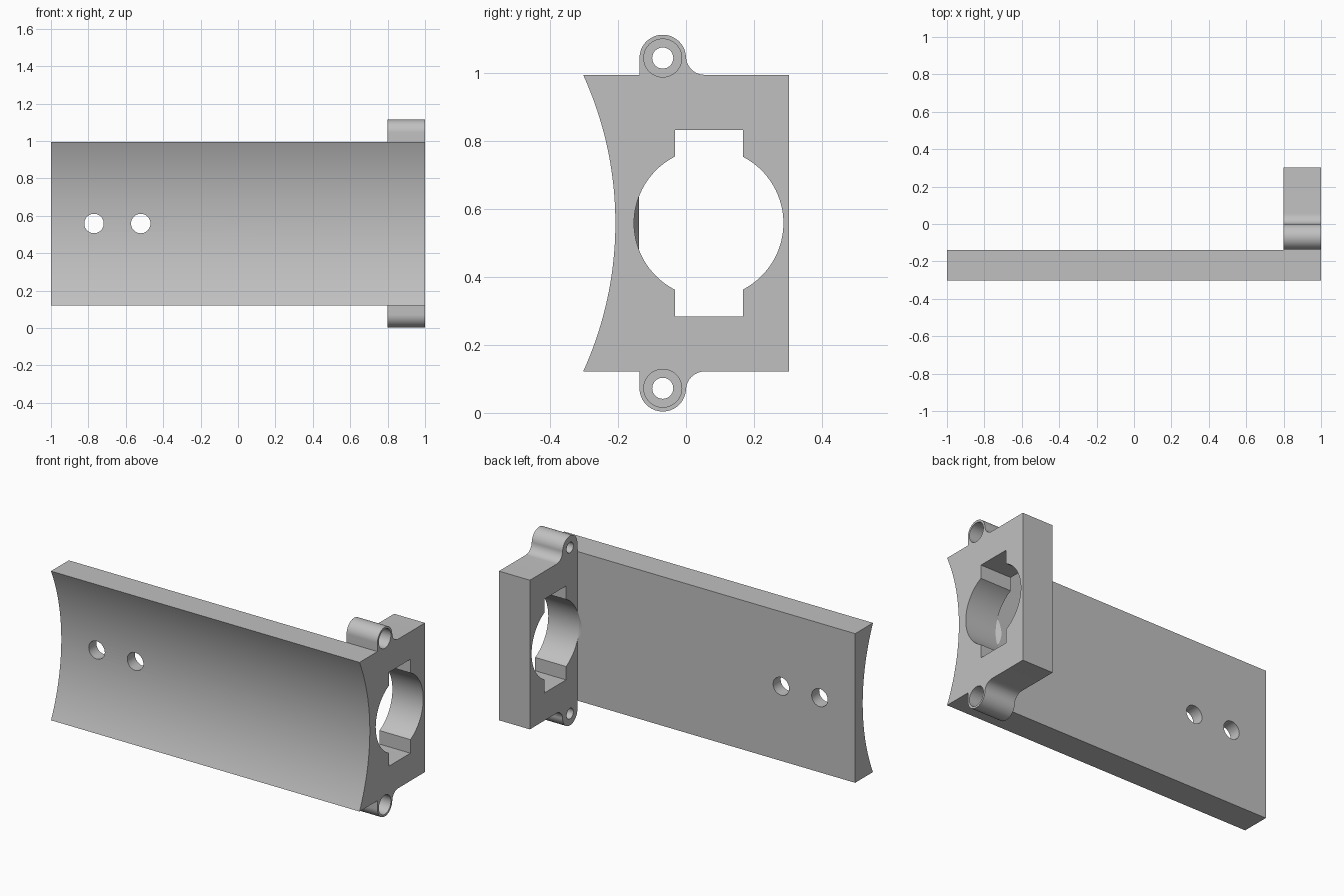
import bpy, bmesh, math
from mathutils import Vector

if "Cube" in bpy.data.objects:
    bpy.data.objects.remove(bpy.data.objects["Cube"], do_unlink=True)

grey = bpy.data.materials.new("plain grey")
grey.use_nodes = True
colour = (0.53, 0.53, 0.53, 1)
grey.diffuse_color = colour
grey.node_tree.nodes["Principled BSDF"].inputs["Base Color"].default_value = colour

MID = 0.559            # height of the mirror plane
HALF = 0.437           # half height of the plate
LUG_Y, LUG_Z, LUG_R = -0.0685, 0.4865, 0.0685   # lug centre, relative to MID
AXES = {"X": Vector((1, 0, 0)), "Y": Vector((0, 1, 0))}


def arc(cy, cz, r, start, end, n):
    """Points of an arc in the y-z plane, angles in degrees."""
    angles = [math.radians(start + (end - start) * i / n) for i in range(n + 1)]
    return [(cy + r * math.cos(a), cz + r * math.sin(a)) for a in angles]


def loft(name, rings):
    """Closed solid skinned over rings of points with equal counts."""
    bm = bmesh.new()
    loops = [[bm.verts.new(p) for p in ring] for ring in rings]
    for a, b in zip(loops, loops[1:]):
        for i in range(len(a)):
            j = (i + 1) % len(a)
            bm.faces.new((a[i], a[j], b[j], b[i]))
    bm.faces.new(loops[0][::-1])
    bm.faces.new(loops[-1])
    bmesh.ops.recalc_face_normals(bm, faces=bm.faces)
    mesh = bpy.data.meshes.new(name)
    bm.to_mesh(mesh)
    bm.free()
    obj = bpy.data.objects.new(name, mesh)
    bpy.context.collection.objects.link(obj)
    mesh.materials.append(grey)
    return obj


def box(name, low, high):
    (x0, y0, z0), (x1, y1, z1) = low, high
    return loft(name, [[(x, y0, z0), (x, y1, z0), (x, y1, z1), (x, y0, z1)]
                       for x in (x0, x1)])


def bore(name, axis, a, z, sections, n=64):
    """Round cutter along x or y; sections are (position, radius)."""
    rings = []
    for pos, r in sections:
        circle = arc(a, z, r, 0, 360 - 360 / n, n - 1)
        rings.append([(pos, u, v) if axis == "X" else (u, pos, v) for u, v in circle])
    return loft(name, rings)


def cut(target, cutter):
    cutter.hide_render = True
    bpy.context.view_layer.objects.active = target
    mod = target.modifiers.new("cut", "BOOLEAN")
    mod.operation = "DIFFERENCE"
    mod.solver = "EXACT"
    mod.object = cutter
    bpy.ops.object.modifier_apply(modifier=mod.name)
    bpy.data.objects.remove(cutter, do_unlink=True)


# Upper half of the outline: back edge, fillet, rounded lug
FILLET = 0.055
upper = [(0.303, HALF)]
upper += arc(FILLET, HALF + FILLET, FILLET, 270, 180, 12)
upper += arc(LUG_Y, LUG_Z, LUG_R, 0, 180, 32)
upper += [(LUG_Y - LUG_R, HALF)]

# Concave front edge, then the mirrored lower half
SAG = 0.095
radius = (HALF ** 2 + SAG ** 2) / (2 * SAG)
spread = math.degrees(math.asin(HALF / radius))
front = arc(-0.208 - radius, 0, radius, spread, -spread, 40)
outline = upper + front + [(y, -z) for y, z in reversed(upper)]
bracket = loft("mounting_bracket", [[(x, y, z + MID) for y, z in outline] for x in (-1, 1)])

# Clear the space behind the long plate, leaving the end block
cut(bracket, box("space_cutter", (-1.2, -0.138, -0.3), (0.8, 0.5, 1.4)))

# Keyed central opening, tapering where it runs into the plate
cut(bracket, bore("opening_cutter", "X", 0.067, MID,
                  [(0.765, 0.2), (0.8, 0.22), (1.1, 0.22)], 96))
cut(bracket, box("key_cutter", (0.7, -0.032, MID - 0.275), (1.1, 0.168, MID + 0.275)))

# Counterbored screw holes in both lugs
for side in (-1, 1):
    cut(bracket, bore("screw_cutter", "X", LUG_Y, MID + side * LUG_Z,
                      [(0.7, 0.031), (0.88, 0.031), (0.88, 0.056), (1.1, 0.056)], 48))

# Two round holes through the plate
for x in (-0.77, -0.52):
    cut(bracket, bore("plate_hole_cutter", "Y", x, MID, [(-0.5, 0.052), (0.1, 0.052)], 48))

bpy.ops.object.select_all(action="DESELECT")
bracket.select_set(True)
bpy.context.view_layer.objects.active = bracket
bpy.ops.object.shade_smooth_by_angle(angle=math.radians(25))
